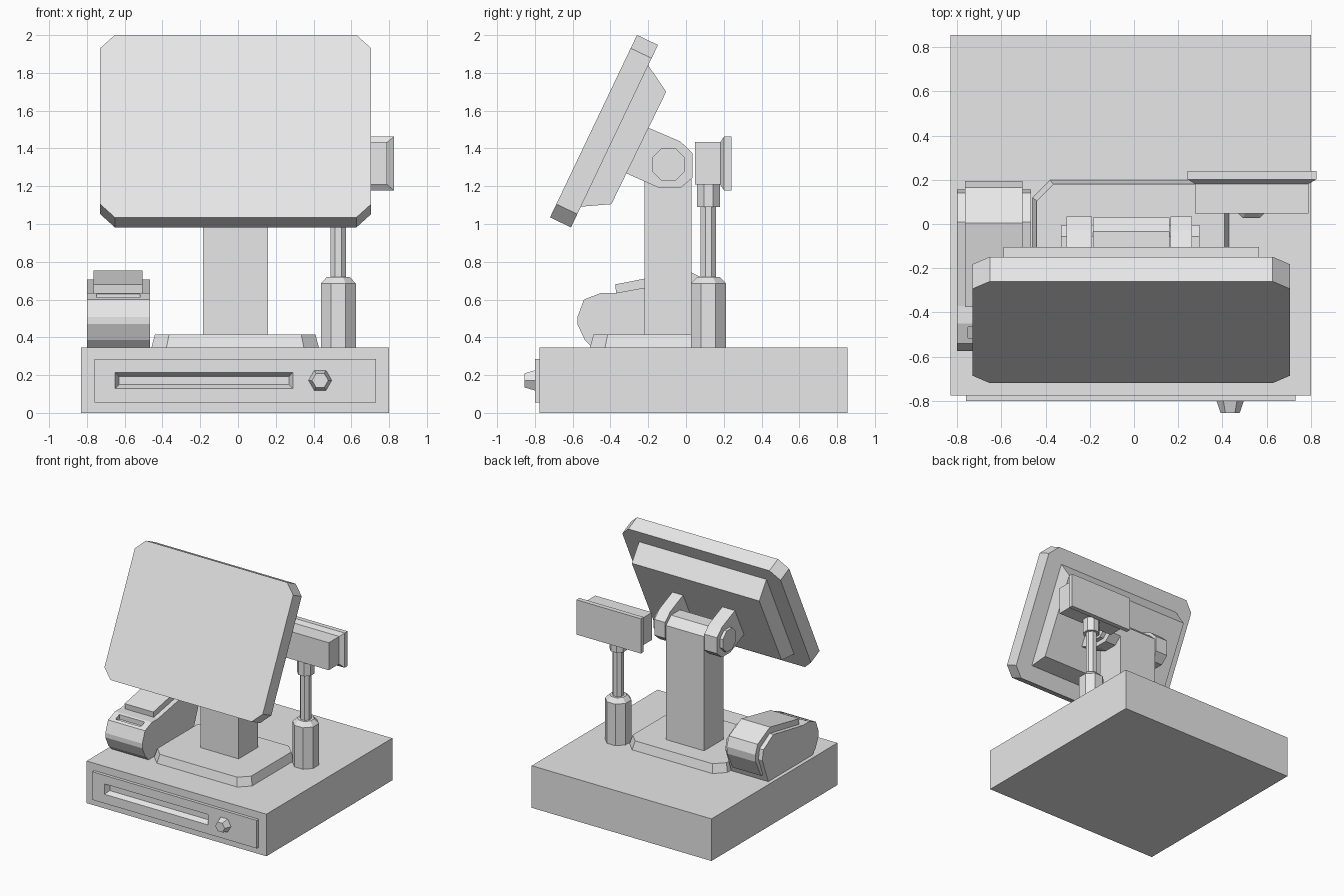
import bpy, bmesh, math

old = bpy.data.objects.get("Cube")
if old:
    bpy.data.objects.remove(old, do_unlink=True)

GREY = (0.8, 0.8, 0.8, 1.0)
mat = bpy.data.materials.new("plain_grey")
mat.use_nodes = True
mat.diffuse_color = GREY
mat.node_tree.nodes["Principled BSDF"].inputs["Base Color"].default_value = GREY


def loft(name, axis, sections):
    """Join matching outlines, each given as (position on axis, 2D points)."""
    place = {"X": lambda d, u, v: (d, u, v),
             "Y": lambda d, u, v: (u, d, v),
             "Z": lambda d, u, v: (u, v, d)}[axis]
    bm = bmesh.new()
    rings = [[bm.verts.new(place(d, u, v)) for u, v in pts] for d, pts in sections]
    for a, b in zip(rings, rings[1:]):
        for i in range(len(a)):
            j = (i + 1) % len(a)
            bm.faces.new((a[i], a[j], b[j], b[i]))
    bm.faces.new(rings[0])
    bm.faces.new(rings[-1])
    bmesh.ops.recalc_face_normals(bm, faces=bm.faces)
    mesh = bpy.data.meshes.new(name)
    bm.to_mesh(mesh)
    bm.free()
    mesh.materials.append(mat)
    ob = bpy.data.objects.new(name, mesh)
    bpy.context.collection.objects.link(ob)
    return ob


def prism(name, axis, lo, hi, pts):
    return loft(name, axis, [(lo, pts), (hi, pts)])


def rect(u0, u1, v0, v1, c=0):
    """Rectangle, with corners cut off by c if given."""
    if not c:
        return [(u0, v0), (u1, v0), (u1, v1), (u0, v1)]
    return [(u0 + c, v0), (u1 - c, v0), (u1, v0 + c), (u1, v1 - c),
            (u1 - c, v1), (u0 + c, v1), (u0, v1 - c), (u0, v0 + c)]


def ngon(cu, cv, r, n, turn=0.0):
    return [(cu + r * math.cos(turn + math.tau * i / n),
             cv + r * math.sin(turn + math.tau * i / n)) for i in range(n)]


def octagon(cu, cv, flat):
    """Octagon measured from its centre to its flat sides."""
    return ngon(cu, cv, flat / math.cos(math.pi / 8), 8, math.pi / 8)


def cut(ob, cutter):
    cutter.hide_render = True
    cutter.hide_viewport = True
    cutter.display_type = "WIRE"
    mod = ob.modifiers.new("cut", "BOOLEAN")
    mod.operation = "DIFFERENCE"
    mod.solver = "EXACT"
    mod.object = cutter


# Cash drawer with raised front, slot and lock
drawer = prism("drawer_body", "Y", -0.775, 0.855, rect(-0.83, 0.80, 0, 0.345))
front = prism("drawer_front", "Y", -0.80, -0.77, rect(-0.76, 0.73, 0.055, 0.285))
slot = loft("drawer_slot_cutter", "Y", [
    (-0.81, rect(-0.655, 0.295, 0.125, 0.22)),
    (-0.76, rect(-0.63, 0.27, 0.15, 0.192))])
cut(drawer, slot)
cut(front, slot)
loft("drawer_lock", "Y", [(-0.79, ngon(0.435, 0.172, 0.065, 6)),
                          (-0.855, ngon(0.435, 0.172, 0.043, 6))])

# Stand foot and column
loft("stand_foot", "Z", [(0.34, rect(-0.46, 0.43, -0.51, 0.20, 0.08)),
                         (0.415, rect(-0.44, 0.41, -0.49, 0.18, 0.075))])
prism("stand_column", "X", -0.185, 0.16,
      [(-0.22, 0.41), (0.03, 0.41), (0.03, 1.35), (-0.035, 1.41),
       (-0.15, 1.41), (-0.22, 1.35)])

# Hinge ears either side of the column, with a pin through them
ear = [(-0.20, 1.51), (-0.03, 1.437), (0.035, 1.375), (0.035, 1.245),
       (-0.03, 1.19), (-0.14, 1.19), (-0.32, 1.27)]
for side, lo, hi in (("right", -0.305, -0.19), ("left", 0.165, 0.262)):
    prism(side + "_hinge_ear", "X", lo, hi, ear)
prism("hinge_pin", "X", -0.33, 0.297, octagon(-0.092, 1.315, 0.087))

# Tilted screen and the housing behind it
screen = prism("screen", "Y", 0, 0.123, rect(-0.7175, 0.7175, 0, 1.07, 0.078))
screen.location = (-0.0125, -0.72, 1.035)
screen.rotation_euler.x = -0.445
prism("screen_back_housing", "X", -0.59, 0.565,
      [(-0.20, 1.84), (-0.105, 1.70), (-0.395, 1.105), (-0.553, 1.092),
       (-0.58, 1.11), (-0.23, 1.85)])

# Receipt printer with paper slot and raised cover
printer = prism("printer_body", "X", -0.80, -0.465,
                [(-0.49, 0.34), (-0.535, 0.385), (-0.575, 0.47), (-0.575, 0.507),
                 (-0.54, 0.60), (-0.45, 0.635), (-0.37, 0.635), (0.01, 0.705),
                 (0.14, 0.63), (0.155, 0.55), (0.075, 0.34)])
paper_slot = prism("paper_slot_cutter", "X", -0.75, -0.52,
                   [(-0.515, 0.64), (-0.515, 0.57), (-0.465, 0.59), (-0.465, 0.66)])
cut(printer, paper_slot)
prism("printer_cover", "X", -0.765, -0.505,
      [(-0.37, 0.635), (-0.375, 0.68), (0.005, 0.755), (0.165, 0.675),
       (0.195, 0.60), (0.19, 0.54), (0.12, 0.40), (0.07, 0.40),
       (0.10, 0.58), (0.0, 0.66)])

# Customer display on its pole
PX, PY = 0.531, 0.119
loft("pole_base", "Z", [(0.34, octagon(PX, PY, 0.0925)),
                        (0.685, octagon(PX, PY, 0.0925)),
                        (0.72, octagon(PX, PY, 0.06))])
prism("pole_tube", "Z", 0.71, 1.10, octagon(PX, PY, 0.041))
prism("pole_collar", "Z", 1.09, 1.215, octagon(PX, PY, 0.06))
prism("customer_display_body", "Y", 0.047, 0.19, rect(0.275, 0.79, 1.208, 1.433))
loft("customer_display_face", "Y", [
    (0.182, rect(0.275, 0.79, 1.208, 1.433)),
    (0.202, rect(0.242, 0.825, 1.178, 1.463)),
    (0.24, rect(0.242, 0.825, 1.178, 1.463))])
